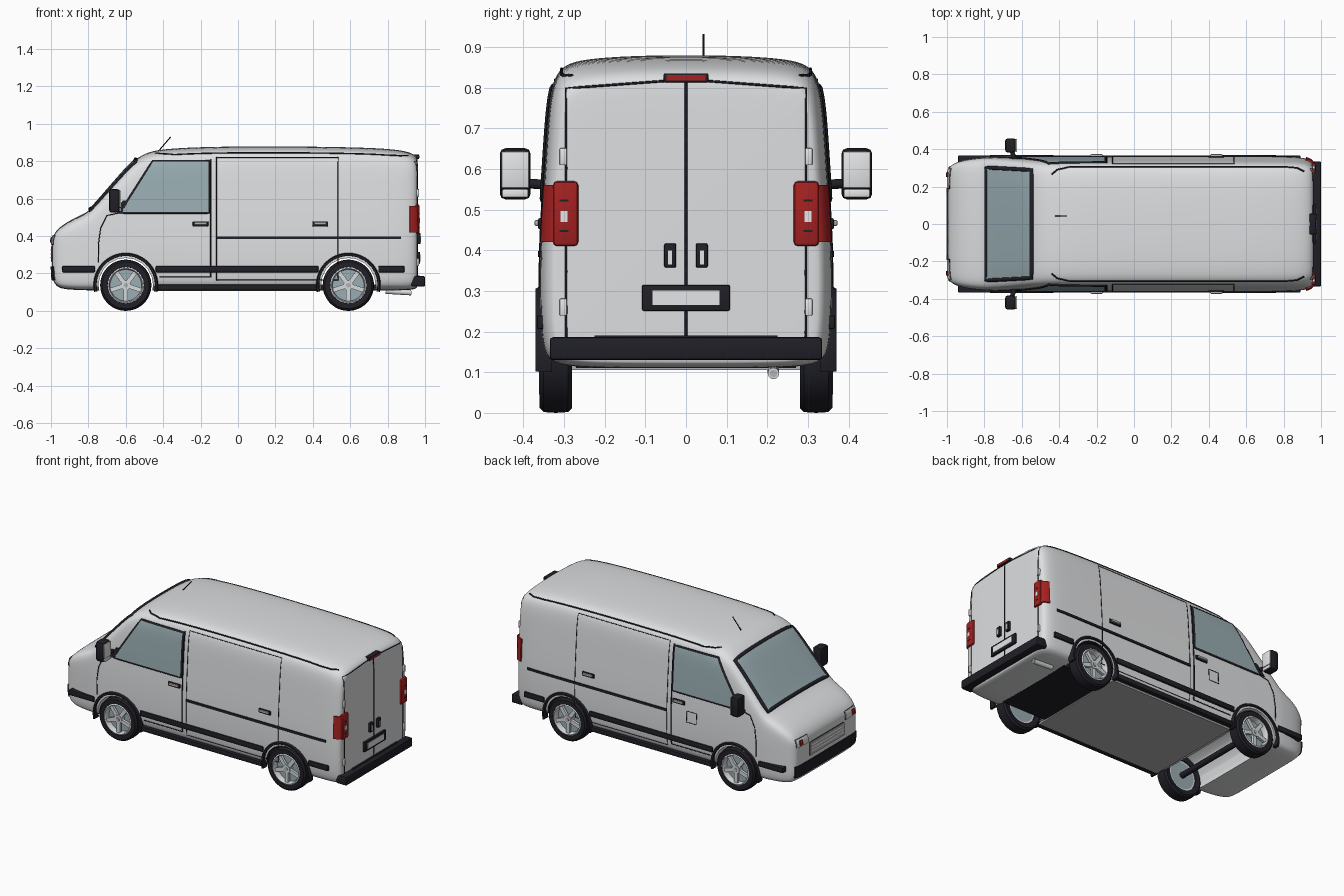
import bpy, bmesh, math
from mathutils import Vector, Matrix
from mathutils.bvhtree import BVHTree

cube = bpy.data.objects.get("Cube")
if cube:
    bpy.data.objects.remove(cube, do_unlink=True)


def material(name, *rgb):
    m = bpy.data.materials.new(name)
    m.use_nodes = True
    m.diffuse_color = (*rgb, 1)
    m.node_tree.nodes["Principled BSDF"].inputs["Base Color"].default_value = (*rgb, 1)
    return m


PAINT = material("pale grey paint", 0.73, 0.74, 0.75)
BLACK = material("black plastic", 0.014, 0.014, 0.02)
GLASS = material("blue grey glass", 0.32, 0.42, 0.45)
RED = material("red lens", 0.38, 0.015, 0.015)
SILVER = material("silver rim", 0.68, 0.7, 0.72)
GREY = material("mid grey", 0.45, 0.45, 0.45)
WHITE = material("white trim", 0.8, 0.81, 0.82)


def finish(name, bm, mat, angle=35):
    me = bpy.data.meshes.new(name)
    bmesh.ops.recalc_face_normals(bm, faces=bm.faces)
    bm.to_mesh(me)
    bm.free()
    ob = bpy.data.objects.new(name, me)
    bpy.context.collection.objects.link(ob)
    me.materials.append(mat)
    smooth(ob, angle)
    return ob


def smooth(ob, angle=35):
    bpy.ops.object.select_all(action='DESELECT')
    ob.select_set(True)
    bpy.context.view_layer.objects.active = ob
    bpy.ops.object.shade_smooth_by_angle(angle=math.radians(angle))


def bake(ob):
    """Apply all modifiers, or turn a curve into a mesh."""
    dg = bpy.context.evaluated_depsgraph_get()
    me = bpy.data.meshes.new_from_object(ob.evaluated_get(dg), depsgraph=dg)
    new = bpy.data.objects.new(ob.name, me)
    name = ob.name
    bpy.data.objects.remove(ob, do_unlink=True)
    bpy.context.collection.objects.link(new)
    new.name = name
    return new


def box(name, centre, size, mat, bevel=0.0):
    bm = bmesh.new()
    bmesh.ops.create_cube(bm, size=1, matrix=Matrix.Translation(centre) @ Matrix.Diagonal((*size, 1)))
    if bevel:
        bmesh.ops.bevel(bm, geom=bm.edges[:], offset=bevel, segments=2, affect='EDGES', profile=0.5)
    return finish(name, bm, mat)


def rod(name, a, b, r, mat):
    a, b = Vector(a), Vector(b)
    bm = bmesh.new()
    turn = (b - a).to_track_quat('Z', 'Y').to_matrix().to_4x4()
    bmesh.ops.create_cone(bm, cap_ends=True, segments=20, radius1=r, radius2=r, depth=(b - a).length,
                          matrix=Matrix.Translation((a + b) / 2) @ turn)
    return finish(name, bm, mat)


def lathe(name, profile, x, z, mat, start=0, sweep=360):
    """Spin a closed (radius, y) profile about an axle along y."""
    bm = bmesh.new()
    a = math.radians(start)
    vs = [bm.verts.new((x + r * math.cos(a), y, z + r * math.sin(a))) for r, y in profile]
    f = bm.faces.new(vs)
    geom = f.edges[:] + vs if sweep == 360 else [f] + f.edges[:] + vs
    if sweep == 360:
        bmesh.ops.delete(bm, geom=[f], context='FACES_ONLY')
    bmesh.ops.spin(bm, geom=geom, cent=(x, 0, z), axis=(0, -1, 0), angle=math.radians(sweep),
                   steps=48, use_duplicate=False)
    bmesh.ops.remove_doubles(bm, verts=bm.verts, dist=1e-5)
    return finish(name, bm, mat)


# Body shell: half section lofted through stations of x, bottom, top, half width
section = [(0, 0), (.5, 0), (.85, .005), (.95, .03), (.985, .08), (1, .2), (1, .4), (1, .6), (1, .8),
           (.99, .88), (.965, .935), (.9, .97), (.75, .988), (.4, .998), (0, 1)]
stations = [(-.995, .2, .375, .275), (-.99, .16, .4, .3), (-.965, .122, .44, .325), (-.9, .113, .485, .345),
            (-.81, .11, .525, .356), (-.78, .11, .552, .358), (-.7, .11, .645, .36), (-.6, .11, .76, .36),
            (-.55, .11, .812, .36), (-.48, .11, .852, .36), (-.38, .11, .868, .36), (-.15, .11, .879, .36),
            (.25, .11, .881, .36), (.65, .11, .875, .36), (.82, .11, .866, .36), (.9, .11, .854, .356),
            (.94, .115, .838, .345), (.955, .122, .822, .33), (.96, .13, .81, .315)]
bm = bmesh.new()
rings = []
for x, low, top, wide in stations:
    half = []
    for w, u in section:
        z = low + (top - low) * u
        half.append((w * wide * (1 - .07 * max(0, (z - .4) / .4)), z))
    loop = half + [(-y, z) for y, z in half[-2:0:-1]]
    rings.append([bm.verts.new((x, y, z)) for y, z in loop])
for a, b in zip(rings, rings[1:]):
    for i in range(len(a)):
        j = (i + 1) % len(a)
        bm.faces.new((a[i], a[j], b[j], b[i]))
bm.faces.new(rings[0])
bm.faces.new(rings[-1])
body = finish("body_shell", bm, PAINT)
sub = body.modifiers.new("round", 'SUBSURF')
sub.levels = sub.render_levels = 2
body = bake(body)
tree = BVHTree.FromObject(body, bpy.context.evaluated_depsgraph_get())

# Wheel wells cut through the shell
AXLES = {"front": -.6, "rear": .59}
AXLE_Z = .137
for end, x in AXLES.items():
    cutter = rod(end + "_well_cutter", (x, -.5, AXLE_Z), (x, .5, AXLE_Z), .146, PAINT if end == "front" else BLACK)
    cutter.hide_render = True
    mod = body.modifiers.new("well", 'BOOLEAN')
    mod.object, mod.operation, mod.solver, mod.material_mode = cutter, 'DIFFERENCE', 'EXACT', 'TRANSFER'
body = bake(body)
smooth(body, 35)
for end in AXLES:
    bpy.data.objects.remove(bpy.data.objects[end + "_well_cutter"], do_unlink=True)

# Surface helpers: flat coordinates thrown onto the shell
VIEWS = {"left": (lambda a, b: (a, 2, b), (0, -1, 0)), "right": (lambda a, b: (a, -2, b), (0, 1, 0)),
         "rear": (lambda a, b: (2, a, b), (-1, 0, 0)), "nose": (lambda a, b: (-2, a, b), (1, 0, 0)),
         "top": (lambda a, b: (a, b, 2), (0, 0, -1))}


def project(p, view, lift):
    place, ray = VIEWS[view]
    start = Vector(place(*p))
    hit, n, _, _ = tree.ray_cast(start, Vector(ray))
    if hit is None:
        hit, n, _, _ = tree.find_nearest(start + Vector(ray))
    if n.dot(Vector(ray)) > 0:
        n = -n
    return hit + n * lift


def seam(name, pts, view, width=.004, closed=False, mat=BLACK):
    pts = [Vector(p) for p in pts]
    ends = pts[1:] + pts[:1] if closed else pts[1:]
    path = []
    for a, b in zip(pts, ends):
        n = max(1, math.ceil((b - a).length / .03))
        path += [project(a.lerp(b, i / n), view, 0) for i in range(n)]
    if not closed:
        path.append(project(pts[-1], view, 0))
    cu = bpy.data.curves.new(name, 'CURVE')
    cu.dimensions = '3D'
    cu.bevel_depth, cu.bevel_resolution, cu.use_fill_caps = width, 1, True
    sp = cu.splines.new('POLY')
    sp.points.add(len(path) - 1)
    for q, p in zip(sp.points, path):
        q.co = (*p, 1)
    sp.use_cyclic_u = closed
    cu.materials.append(mat)
    ob = bpy.data.objects.new(name, cu)
    bpy.context.collection.objects.link(ob)
    return bake(ob)


def panel(name, corners, view, mat, thick=.008, n=14):
    a, b, c, d = [Vector(p) for p in corners]
    bm = bmesh.new()
    grid = [[bm.verts.new(project(a.lerp(b, i / n).lerp(d.lerp(c, i / n), j / n), view, thick / 2 - .002))
             for i in range(n + 1)] for j in range(n + 1)]
    for j in range(n):
        for i in range(n):
            bm.faces.new((grid[j][i], grid[j][i + 1], grid[j + 1][i + 1], grid[j + 1][i]))
    ob = finish(name, bm, mat)
    mod = ob.modifiers.new("thickness", 'SOLIDIFY')
    mod.thickness, mod.offset = thick, 0
    ob = bake(ob)
    smooth(ob)
    return ob


def rect(a0, a1, b0, b1):
    return [(a0, b0), (a1, b0), (a1, b1), (a0, b1)]


# Windscreen
screen = [(-.788, -.3), (-.788, .3), (-.547, .287), (-.547, -.287)]
panel("windscreen", screen, "top", GLASS)
seam("windscreen_seal", screen, "top", .012, True)

# Both sides
for side, s in (("left", 1), ("right", -1)):
    window = [(-.63, .525), (-.155, .525), (-.155, .8), (-.455, .8)]
    panel(side + "_cab_window", window, side, GLASS)
    seam(side + "_cab_window_seal", window, side, .008, True)
    panel(side + "_window_corner", [(-.67, .525), (-.62, .525), (-.585, .59), (-.615, .59)], side, BLACK)
    seam(side + "_cab_door_rear_seam", [(-.145, .81), (-.145, .18)], side, .004)
    seam(side + "_cab_door_front_seam", [(-.63, .525), (-.7, .51), (-.735, .44), (-.747, .35), (-.745, .26)], side, .003)
    seam(side + "_cab_door_sill_seam", [(-.145, .18), (-.42, .18)], side, .003)
    seam(side + "_load_door_seam", rect(-.115, .535, .165, .82), side, .0022, True)
    panel(side + "_slide_rail", rect(-.115, .87, .383, .398), side, BLACK)
    seam(side + "_roof_gutter", [(-.44, s * .265), (-.41, s * .29), (-.34, s * .306), (.8, s * .306),
                                 (.87, s * .3), (.91, s * .28)], "top", .0045)
    for part, a, b in (("front", -.94, -.765), ("middle", -.44, .43), ("rear", .75, .89)):
        box(f"{side}_{part}_rub_strip", ((a + b) / 2, s * .346, .223), (b - a, .042, .034), BLACK, .005)
    box(side + "_sill", (-.005, s * .348, .125), (.87, .03, .03), BLACK, .006)
    for part, x in (("cab", -.2), ("load", .44)):
        box(f"{side}_{part}_handle_recess", (x, s * .358, .465), (.084, .012, .028), BLACK, .005)
        box(f"{side}_{part}_door_handle", (x, s * .364, .467), (.066, .018, .015), GREY, .005)
    # Door mirror
    rod(side + "_mirror_arm", (-.635, s * .33, .56), (-.655, s * .4, .565), .012, BLACK)
    box(side + "_mirror_housing", (-.66, s * .42, .588), (.058, .076, .126), BLACK, .014)
    box(side + "_mirror_face", (-.63, s * .42, .598), (.008, .068, .09), WHITE, .003)
    box(side + "_mirror_lower_face", (-.63, s * .42, .54), (.008, .064, .02), WHITE, .003)
    # Rear corner lamps and hinges
    box(side + "_tail_lamp", (.943, s * .296, .49), (.055, .062, .16), RED, .01)
    panel(side + "_tail_lamp_side", rect(.918, .956, .42, .56), side, RED, .012)
    box(side + "_reverse_lamp", (.97, s * .3, .483), (.007, .018, .026), WHITE)
    for part, z in (("upper", .522), ("lower", .447)):
        box(f"{side}_{part}_lamp_divider", (.97, s * .3, z), (.004, .022, .005), BLACK)
    for part, z in (("upper", .63), ("lower", .26)):
        box(f"{side}_{part}_hinge", (.957, s * .302, z), (.022, .018, .042), WHITE, .003)
    box(side + "_rear_handle", (.966, s * .039, .387), (.02, .03, .06), BLACK, .005)
    box(side + "_rear_handle_inset", (.977, s * .039, .382), (.004, .01, .034), WHITE)
    # Headlamps
    lamp = rect(s * .19, s * .295, .355, .402)
    panel(side + "_headlamp", lamp, "nose", WHITE)
    seam(side + "_headlamp_rim", lamp, "nose", .003, True)
    panel(side + "_turn_signal", rect(s * .25, s * .275, .365, .392), "nose", RED, .014, 4)

    # Wheels and arch flares
    for end, x in AXLES.items():
        name = f"{side}_{end}_"
        lathe(name + "tyre", [(r, s * y) for r, y in ((.094, .285), (.125, .28), (.135, .29), (.137, .32),
              (.135, .35), (.125, .36), (.097, .36), (.094, .35))], x, AXLE_Z, BLACK)
        lathe(name + "rim", [(r, s * y) for r, y in ((.084, .29), (.096, .29), (.098, .358), (.09, .362),
              (.084, .35))], x, AXLE_Z, SILVER)
        rod(name + "brake_disc", (x, s * .29, AXLE_Z), (x, s * .325, AXLE_Z), .085, GLASS)
        rod(name + "hub", (x, s * .32, AXLE_Z), (x, s * .357, AXLE_Z), .026, SILVER)
        rod(name + "hub_cap", (x, s * .35, AXLE_Z), (x, s * .36, AXLE_Z), .012, GREY)
        bm = bmesh.new()
        for k in range(5):
            turn = Matrix.Rotation(math.radians(90 + 72 * k), 4, 'Y')
            bmesh.ops.create_cube(bm, size=1, matrix=Matrix.Translation((x, s * .345, AXLE_Z)) @ turn
                                  @ Matrix.Translation((.053, 0, 0)) @ Matrix.Diagonal((.075, .016, .024, 1)))
        finish(name + "spokes", bm, SILVER)
        lathe(name + "arch_flare", [(r, s * y) for r, y in ((.155, .33), (.173, .33), (.173, .362), (.168, .37),
              (.157, .37))], x, AXLE_Z, BLACK, -12, 204)

# Fuel flap on one side
seam("fuel_flap_seam", rect(-.325, -.255, .35, .42), "left", .002, True)

# Nose
panel("front_bumper_strip", rect(-.305, .305, .165, .238), "nose", BLACK, .009, 24)
panel("front_grille", rect(-.17, .17, .265, .345), "nose", GREY)
seam("grille_frame", rect(-.17, .17, .265, .345), "nose", .003, True)
for k in range(3):
    seam(f"grille_slat_{k}", [(-.165, .285 + .02 * k), (.165, .285 + .02 * k)], "nose", .008, mat=SILVER)

# Rear doors
seam("rear_centre_seam", [(0, .18), (0, .815)], "rear", .0035)
seam("rear_door_outline", [(-.295, .18), (-.295, .798), (0, .82), (.295, .798), (.295, .18)], "rear", .003)
box("rear_bumper", (.963, 0, .158), (.074, .67, .056), BLACK, .008)
box("rear_step", (.955, 0, .187), (.03, .45, .006), BLACK)
box("plate_frame", (.965, 0, .283), (.016, .216, .064), BLACK, .004)
box("number_plate", (.974, 0, .283), (.004, .165, .036), WHITE)
box("high_brake_lamp_frame", (.952, 0, .824), (.034, .11, .022), BLACK, .003)
box("high_brake_lamp", (.968, 0, .824), (.006, .095, .013), RED)

# Underside, exhaust and aerial
box("floor_pan", (-.005, 0, .111), (.87, .65, .012), GREY)
box("rear_axle_cover", (.59, 0, .125), (.31, .54, .03), BLACK)
rod("front_axle", (-.6, -.29, AXLE_Z), (-.6, .29, AXLE_Z), .018, BLACK)
rod("exhaust_pipe", (.79, .215, .105), (.925, .215, .097), .014, SILVER)
rod("exhaust_bore", (.92, .215, .097), (.927, .215, .097), .009, GREY)
rod("aerial", (-.42, .043, .86), (-.36, .043, .93), .003, BLACK)
